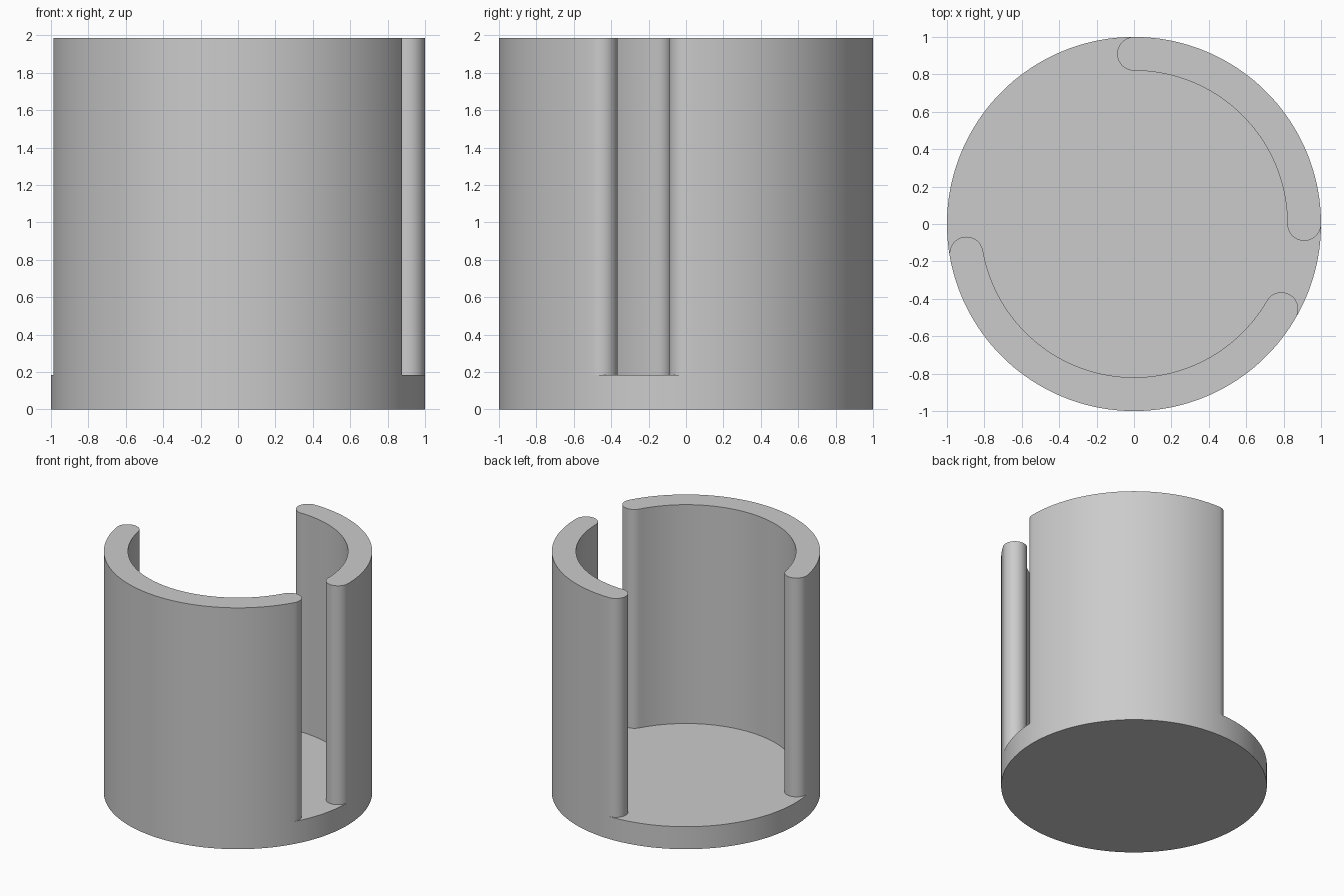
import bpy, bmesh, math
from math import radians, cos, sin

if "Cube" in bpy.data.objects:
    bpy.data.objects.remove(bpy.data.objects["Cube"], do_unlink=True)

OUTER, INNER = 1.0, 0.82
MID, CAP = (OUTER + INNER) / 2, (OUTER - INNER) / 2
FLOOR, TOP = 0.185, 1.985

grey = bpy.data.materials.new("plain grey")
grey.use_nodes = True
grey.diffuse_color = (0.6, 0.6, 0.6, 1)
grey.node_tree.nodes["Principled BSDF"].inputs["Base Color"].default_value = (0.6, 0.6, 0.6, 1)


def polar(radius, degrees, cx=0, cy=0):
    a = radians(degrees)
    return cx + radius * cos(a), cy + radius * sin(a)


def extrude_outline(name, outline, z0, z1):
    """Solid prism from a counter-clockwise outline, smooth around its sides."""
    bm = bmesh.new()
    face = bm.faces.new([bm.verts.new((x, y, z0)) for x, y in outline])
    result = bmesh.ops.extrude_face_region(bm, geom=[face], use_keep_orig=True)
    verts = [g for g in result["geom"] if isinstance(g, bmesh.types.BMVert)]
    bmesh.ops.translate(bm, verts=verts, vec=(0, 0, z1 - z0))
    bmesh.ops.recalc_face_normals(bm, faces=bm.faces)
    mesh = bpy.data.meshes.new(name)
    bm.to_mesh(mesh)
    bm.free()
    mesh.materials.append(grey)
    obj = bpy.data.objects.new(name, mesh)
    bpy.context.collection.objects.link(obj)
    bpy.ops.object.select_all(action="DESELECT")
    obj.select_set(True)
    bpy.context.view_layer.objects.active = obj
    bpy.ops.object.shade_smooth_by_angle(angle=radians(30))
    return obj


def wall_outline(start, end):
    """Curved wall section with half-round ends."""
    pts = [polar(OUTER, a) for a in range(start, end + 1, 2)]
    pts += [polar(CAP, end + a, *polar(MID, end)) for a in range(10, 180, 10)]
    pts += [polar(INNER, a) for a in range(end, start - 1, -2)]
    pts += [polar(CAP, start + 180 + a, *polar(MID, start)) for a in range(10, 180, 10)]
    return pts


# Round base
extrude_outline("base", [polar(OUTER, a) for a in range(0, 360, 2)], 0, FLOOR)

# Two upright walls with gaps between them
extrude_outline("back_left_wall", wall_outline(0, 90), FLOOR, TOP)
extrude_outline("front_wall", wall_outline(190, 330), FLOOR, TOP)
